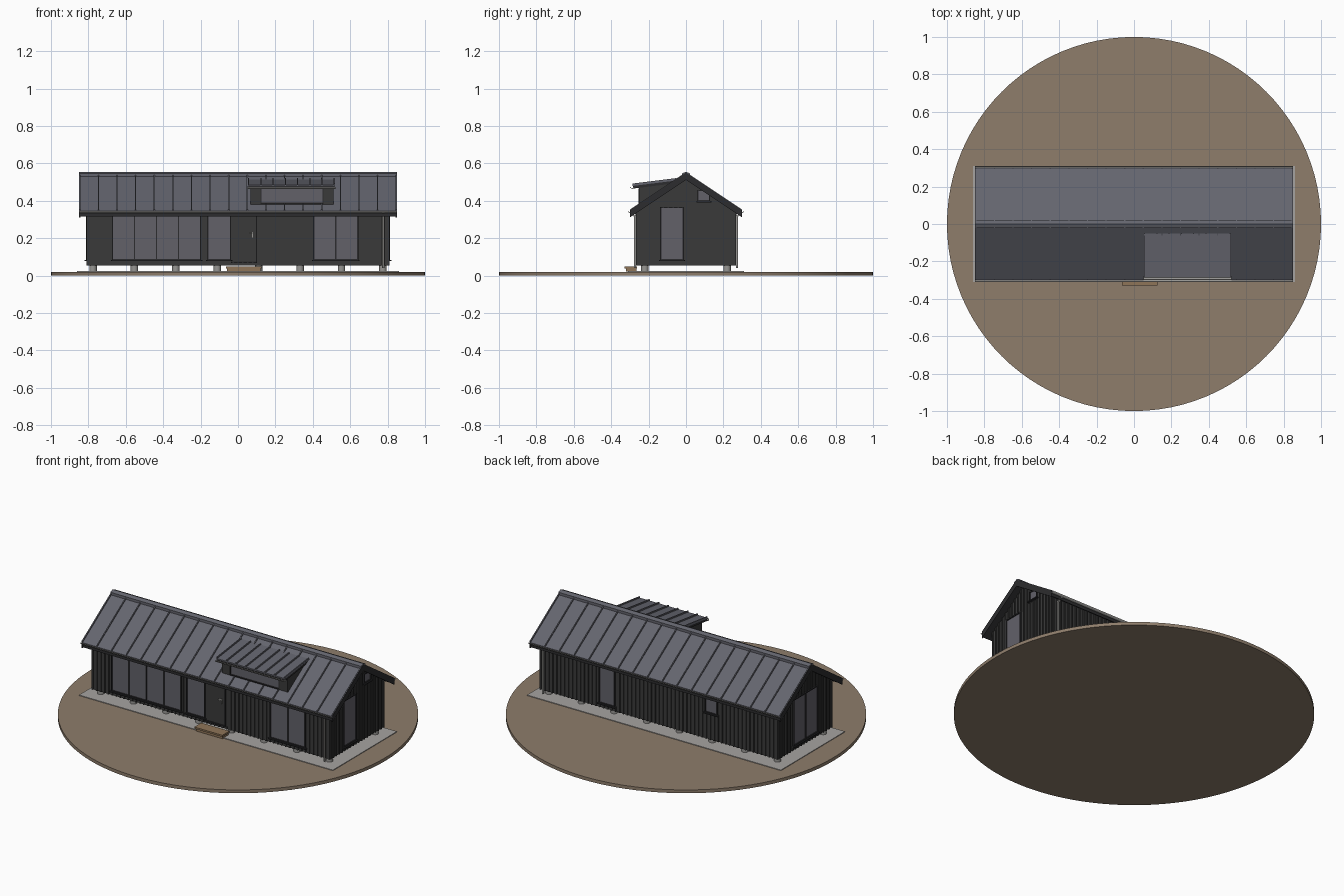
import bpy, bmesh, math

if "Cube" in bpy.data.objects:
    bpy.data.objects.remove(bpy.data.objects["Cube"])


def material(name, r, g, b):
    lin = lambda c: ((c / 255 + 0.055) / 1.055) ** 2.4 if c > 10 else c / 3294
    m = bpy.data.materials.new(name)
    m.diffuse_color = (lin(r), lin(g), lin(b), 1)
    m.use_nodes = True
    m.node_tree.nodes["Principled BSDF"].inputs["Base Color"].default_value = m.diffuse_color
    return m


EARTH = material("earth brown", 142, 125, 107)
GRAVEL = material("gravel grey", 166, 164, 161)
WALL = material("charcoal timber", 58, 58, 58)
FRAME = material("dark frame", 44, 44, 46)
METAL = material("slate metal", 100, 101, 110)
GLASS = material("tinted glass", 98, 97, 105)
ZINC = material("zinc grey", 152, 151, 148)
WOOD = material("step wood", 143, 117, 88)


def finish(name, bm, mat):
    bmesh.ops.recalc_face_normals(bm, faces=bm.faces)
    mesh = bpy.data.meshes.new(name)
    bm.to_mesh(mesh)
    bm.free()
    mesh.materials.append(mat)
    ob = bpy.data.objects.new(name, mesh)
    bpy.context.collection.objects.link(ob)
    return ob


def prisms(name, items, mat):
    """Each item: (y/z profile, x0, x1), extruded along x."""
    bm = bmesh.new()
    for prof, x0, x1 in items:
        a = [bm.verts.new((x0, y, z)) for y, z in prof]
        b = [bm.verts.new((x1, y, z)) for y, z in prof]
        bm.faces.new(a)
        bm.faces.new(b[::-1])
        for i in range(len(a)):
            j = (i + 1) % len(a)
            bm.faces.new((a[i], b[i], b[j], a[j]))
    return finish(name, bm, mat)


def boxes(name, items, mat):
    """Each item: (x0, x1, y0, y1, z0, z1)."""
    return prisms(name, [([(y0, z0), (y1, z0), (y1, z1), (y0, z1)], x0, x1)
                         for x0, x1, y0, y1, z0, z1 in items], mat)


def cylinders(name, items, mat, seg):
    """Each item: (x, y, z0, z1, radius)."""
    bm = bmesh.new()
    for x, y, z0, z1, r in items:
        new = bmesh.ops.create_cone(bm, cap_ends=True, segments=seg, radius1=r,
                                    radius2=r, depth=z1 - z0)["verts"]
        bmesh.ops.translate(bm, verts=new, vec=(x, y, (z0 + z1) / 2))
    ob = finish(name, bm, mat)
    bpy.context.view_layer.objects.active = ob
    ob.select_set(True)
    bpy.ops.object.shade_smooth_by_angle()
    ob.select_set(False)


HX, HY, Z0, SLOPE, RIDGE = 0.805, 0.26, 0.055, 0.667, 0.545
roof_z = lambda y: RIDGE - SLOPE * abs(y)

# Ground disc, gravel bed and piers
cylinders("ground_disc", [(0, 0, 0, 0.02, 1.0)], EARTH, 96)
boxes("gravel_bed", [(-0.86, 0.86, -0.31, 0.31, 0.018, 0.024)], GRAVEL)
cylinders("piers", [(-0.775 + i * 0.2214, y, 0.022, 0.06, 0.02)
                    for i in range(8) for y in (-0.22, 0.22)], ZINC, 16)

# Gabled body
eave = roof_z(HY) - 0.015
prisms("house_body", [([(-HY, Z0), (HY, Z0), (HY, eave), (0, RIDGE - 0.015),
                        (-HY, eave)], -HX, HX)], WALL)


def on_wall(side, u0, u1, z0, z1, depth):
    """Box lying on a wall, protruding outward by depth."""
    if side == "front":
        return (u0, u1, -HY - depth, -HY + 0.005, z0, z1)
    if side == "back":
        return (u0, u1, HY - 0.005, HY + depth, z0, z1)
    if side == "right":
        return (HX - 0.005, HX + depth, u0, u1, z0, z1)
    return (-HX - depth, -HX + 0.005, u0, u1, z0, z1)


# Windows: side, start, end, bottom, top, number of panes
windows = [("front", -0.67, -0.20, 0.085, 0.34, 4),
           ("front", -0.16, -0.04, 0.085, 0.34, 1),
           ("front", 0.405, 0.64, 0.085, 0.34, 2),
           ("right", -0.135, -0.015, 0.085, 0.365, 1),
           ("right", 0.065, 0.125, 0.40, 0.455, 1),
           ("left", -0.115, 0.115, 0.085, 0.365, 2),
           ("back", 0.30, 0.40, 0.085, 0.34, 1),
           ("back", -0.395, -0.315, 0.22, 0.31, 1)]
glass, frames, sills = [], [], []
T = 0.006
for side, u0, u1, z0, z1, n in windows:
    glass.append(on_wall(side, u0, u1, z0, z1, 0.003))
    for i in range(n + 1):
        c = u0 + (u1 - u0) * i / n
        frames.append(on_wall(side, c - T / 2, c + T / 2, z0, z1, 0.009))
    for z in (z0, z1):
        frames.append(on_wall(side, u0 - T / 2, u1 + T / 2, z - T / 2, z + T / 2, 0.009))
    sills.append(on_wall(side, u0 - 0.01, u1 + 0.01, z0 - 0.008, z0 - 0.002, 0.016))
boxes("window_glass", glass, GLASS)
boxes("window_frames", frames, FRAME)
boxes("window_sills", sills, FRAME)

# Entrance door and lever handle
door = ("front", -0.037, 0.10, 0.07, 0.34, 1)
boxes("door", [on_wall("front", -0.035, 0.095, 0.075, 0.335, 0.004)], WALL)
boxes("door_frame", [on_wall("front", 0.095, 0.101, 0.07, 0.34, 0.009),
                     on_wall("front", -0.037, 0.101, 0.068, 0.075, 0.012)], FRAME)
boxes("door_handle", [on_wall("front", 0.074, 0.080, 0.205, 0.232, 0.012),
                      on_wall("front", 0.060, 0.080, 0.224, 0.231, 0.018)], ZINC)

# Vertical wall battens, broken around the openings
battens = []
for side, half in (("front", HX), ("back", HX), ("left", HY), ("right", HY)):
    count = round(2 * half / 0.027)
    for i in range(count + 1):
        u = -half + 0.004 + (2 * half - 0.008) * i / count
        top = eave if half == HX else roof_z(u) - 0.022
        spans = [(Z0, top)]
        for s, a, b, lo, hi, _ in windows + [door]:
            if s == side and a - 0.007 < u < b + 0.007:
                spans = [(p, q) for z0, z1 in spans
                         for p, q in ((z0, min(z1, lo)), (max(z0, hi), z1)) if q - p > 0.012]
        battens += [on_wall(side, u - 0.004, u + 0.004, p, q, 0.006) for p, q in spans]
boxes("wall_battens", battens, WALL)

# Main roof: dark deck with metal sheets, standing seams and ridge cap
RX, RY = 0.85, 0.30


def slab(s, y0, y1, lo, hi):
    return [(s * y0, roof_z(y0) + lo), (s * y1, roof_z(y1) + lo),
            (s * y1, roof_z(y1) + hi), (s * y0, roof_z(y0) + hi)]


deck, sheet, seams = [], [], []
for s in (-1, 1):
    deck.append((slab(s, 0, RY - 0.002, -0.030, -0.006), -RX + 0.002, RX - 0.002))
    sheet.append((slab(s, 0, RY, -0.006, 0.0), -RX, RX))
    for i in range(18):
        x = -RX + 0.004 + i * (2 * RX - 0.008) / 17
        seams.append((slab(s, 0.01, RY, -0.002, 0.008), x - 0.003, x + 0.003))
prisms("roof_deck", deck, FRAME)
prisms("roof_sheets", sheet, METAL)
prisms("roof_seams", seams, METAL)
prisms("ridge_cap", [([(-0.022, roof_z(0.022)), (-0.022, 0.546), (0, 0.555), (0.022, 0.546),
                       (0.022, roof_z(0.022))], -RX, RX)], METAL)
# Verge boards on the gable ends
prisms("verge_boards", [(slab(s, 0, RY, -0.034, 0.006), x - 0.004, x + 0.004)
                        for s in (-1, 1) for x in (-RX + 0.003, RX - 0.003)], FRAME)


def gutter(y, z, s, w):
    """Open half-round channel on side s."""
    arc = [math.pi + math.pi * i / 6 for i in range(7)]
    outer = [(y + w * math.cos(a), z + w * math.sin(a)) for a in arc]
    inner = [(y + (w - 0.003) * math.cos(a), z + (w - 0.003) * math.sin(a)) for a in arc[::-1]]
    return outer + inner


prisms("eave_gutters", [(gutter(s * 0.300, 0.346, s, 0.011), -RX, RX) for s in (-1, 1)], ZINC)

# Downpipes with a bent link back to the gutters
cylinders("downpipes", [(0.777, s * 0.272, 0.04, 0.322, 0.006) for s in (-1, 1)], ZINC, 12)
prisms("downpipe_links", [([(s * 0.266, 0.315), (s * 0.278, 0.315), (s * 0.306, 0.338),
                            (s * 0.294, 0.338)], 0.771, 0.783) for s in (-1, 1)], ZINC)

# Shed dormer: cheeks and front wall
DY, DX0, DX1 = -0.245, 0.068, 0.510
dormer_z = lambda y: 0.512 + 0.125 * (y + 0.055)
prisms("dormer_body", [([(DY, roof_z(DY) - 0.01), (DY, dormer_z(DY) - 0.01),
                         (-0.06, dormer_z(-0.06) - 0.008), (-0.06, roof_z(0.06) - 0.01)],
                        DX0, DX1)], WALL)
boxes("dormer_cheek_trim", [(a, b, DY - 0.006, DY + 0.01, 0.388, 0.47)
                            for a, b in ((DX0, 0.122), (0.455, DX1))], WALL)
boxes("dormer_glass", [(0.122, 0.455, DY - 0.003, DY + 0.002, 0.39, 0.462)], GLASS)
boxes("dormer_frame", [(0.119, 0.458, DY - 0.009, DY, 0.386, 0.392),
                       (0.119, 0.125, DY - 0.009, DY, 0.388, 0.465),
                       (0.452, 0.458, DY - 0.009, DY, 0.388, 0.465)], FRAME)


def dormer_slab(y0, y1, lo, hi):
    return [(y0, dormer_z(y0) + lo), (y1, dormer_z(y1) + lo),
            (y1, dormer_z(y1) + hi), (y0, dormer_z(y0) + hi)]


# Dormer roof, seams and gutter
prisms("dormer_deck", [(dormer_slab(-0.283, -0.055, -0.018, -0.004), 0.056, 0.516)], FRAME)
prisms("dormer_sheet", [(dormer_slab(-0.287, -0.05, -0.004, 0.001), 0.054, 0.518)], METAL)
prisms("dormer_seams", [(dormer_slab(-0.287, -0.052, 0, 0.009), x - 0.003, x + 0.003)
                        for x in [0.057 + i * 0.0654 for i in range(8)]], METAL)
prisms("dormer_gutter", [(gutter(-0.288, 0.475, -1, 0.011), 0.052, 0.520)], ZINC)

# Entrance step
boxes("entrance_step", [(-0.065, 0.125, -0.33, -0.262, 0.038, 0.048),
                        (-0.06, 0.12, -0.322, -0.265, 0.022, 0.038)], WOOD)
